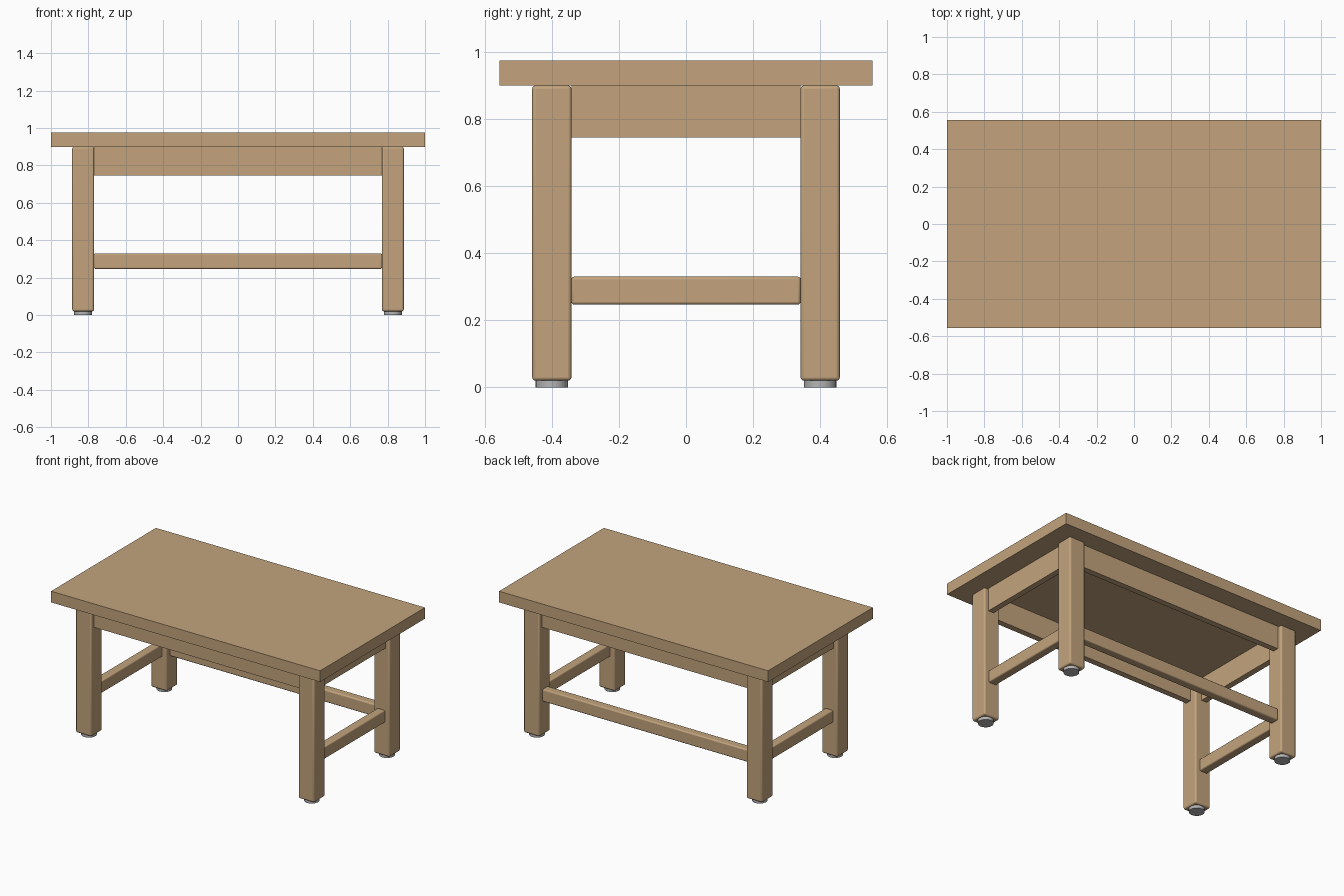
import bpy
from math import radians

default = bpy.data.objects.get("Cube")
if default:
    bpy.data.objects.remove(default, do_unlink=True)


def make_material(name, colour):
    mat = bpy.data.materials.new(name)
    mat.use_nodes = True
    mat.diffuse_color = colour
    mat.node_tree.nodes["Principled BSDF"].inputs["Base Color"].default_value = colour
    return mat


WOOD = make_material("light_wood", (0.546, 0.371, 0.205, 1))
METAL = make_material("grey_metal", (0.46, 0.46, 0.46, 1))

# Main dimensions
LEG_X, LEG_Y, LEG_W = 0.828, 0.4, 0.117
FOOT_H, LEG_TOP, TABLE_TOP = 0.02, 0.9, 0.975
APRON_LOW, APRON_T = 0.745, 0.04
RAIL_LOW, RAIL_HIGH, RAIL_T = 0.247, 0.33, 0.058
SPAN_X = 2 * LEG_X - LEG_W
SPAN_Y = 2 * LEG_Y - LEG_W
APRON_SHIFT = LEG_W / 2 - 0.03 - APRON_T / 2


def box(name, x, y, low, high, width, depth, bevel=0):
    bpy.ops.mesh.primitive_cube_add(size=1, location=(x, y, (low + high) / 2))
    obj = bpy.context.object
    obj.name = name
    obj.scale = (width, depth, high - low)
    bpy.ops.object.transform_apply(location=False, rotation=False, scale=True)
    obj.data.materials.append(WOOD)
    if bevel:
        mod = obj.modifiers.new("rounded_edges", "BEVEL")
        mod.width = bevel
        mod.segments = 3
        bpy.ops.object.shade_smooth_by_angle(angle=radians(35))
    return obj


# Table top
box("table_top", 0, 0, LEG_TOP, TABLE_TOP, 2, 1.113)

# Legs with round metal feet
for side, sx in (("left", 1), ("right", -1)):
    for end, sy in (("front", -1), ("back", 1)):
        x, y = sx * LEG_X, sy * LEG_Y
        box(f"{end}_{side}_leg", x, y, FOOT_H, LEG_TOP, LEG_W, LEG_W, 0.01)
        bpy.ops.mesh.primitive_cylinder_add(
            vertices=32, radius=0.048, depth=FOOT_H + 0.005,
            location=(x, y, (FOOT_H + 0.005) / 2))
        foot = bpy.context.object
        foot.name = f"{end}_{side}_foot"
        foot.data.materials.append(METAL)
        bpy.ops.object.shade_smooth_by_angle(angle=radians(35))

# Aprons under the top
for end, sy in (("front", -1), ("back", 1)):
    box(f"{end}_apron", 0, sy * (LEG_Y + APRON_SHIFT), APRON_LOW, LEG_TOP, SPAN_X, APRON_T)

# Side aprons and low side rails
for side, sx in (("left", 1), ("right", -1)):
    box(f"{side}_apron", sx * (LEG_X + APRON_SHIFT), 0, APRON_LOW, LEG_TOP, APRON_T, SPAN_Y)
    box(f"{side}_rail", sx * LEG_X, 0, RAIL_LOW, RAIL_HIGH, RAIL_T, SPAN_Y, 0.008)

# Single long rail at the back
box("back_rail", 0, LEG_Y, RAIL_LOW, RAIL_HIGH, SPAN_X, RAIL_T, 0.008)
